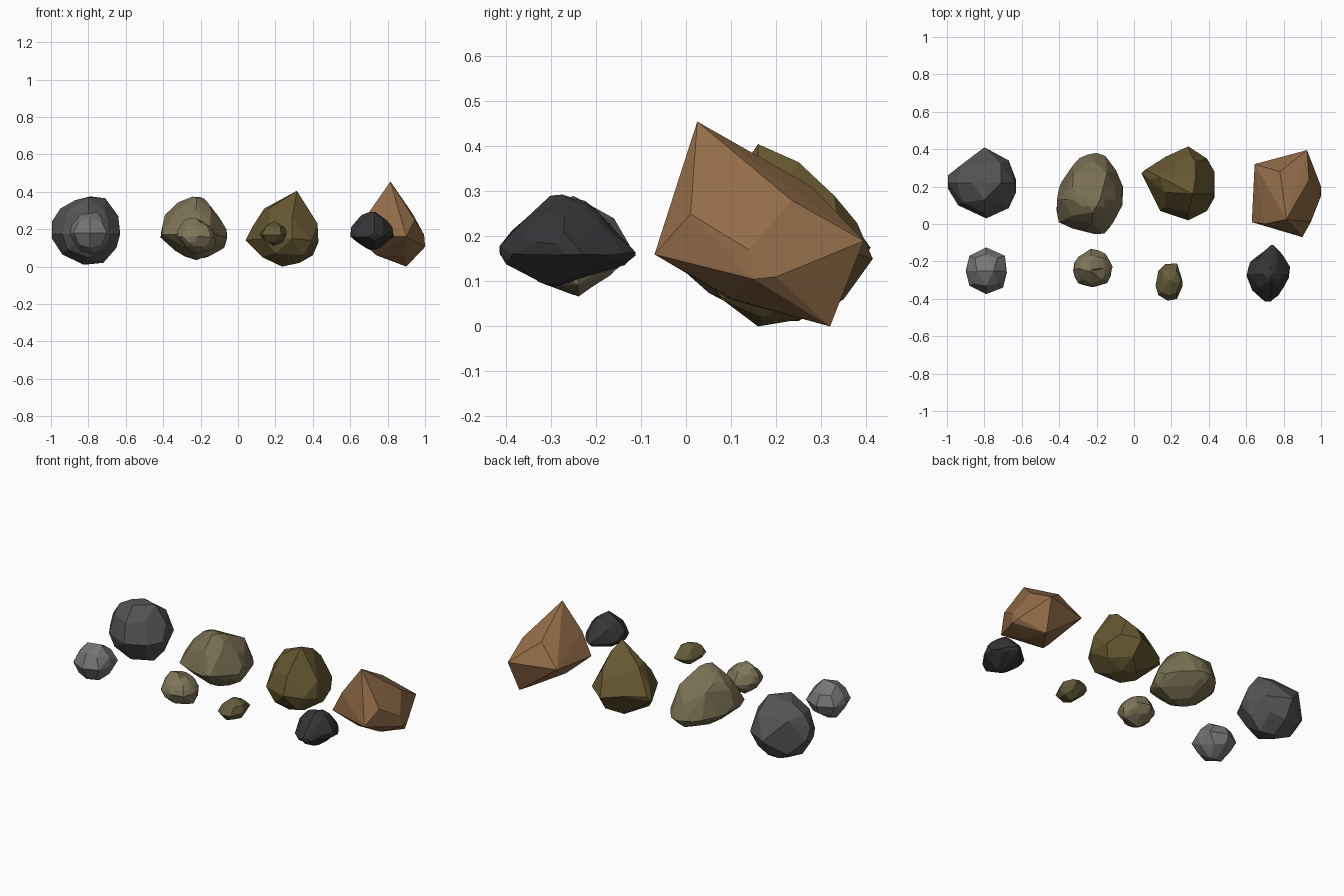
import bpy, bmesh, math, random


def rock(name, pts, color, merge=9, lumps=0.0, seed=1):
    """Chiselled stone: convex hull of points, near-flat faces merged, optional lumpy surface."""
    rng = random.Random(seed)
    bm = bmesh.new()
    for p in pts:
        bm.verts.new(p)
    bmesh.ops.convex_hull(bm, input=bm.verts[:])
    loose = [v for v in bm.verts if not v.link_faces]
    bmesh.ops.delete(bm, geom=loose, context='VERTS')
    bmesh.ops.remove_doubles(bm, verts=bm.verts[:], dist=0.004)
    if lumps:
        bmesh.ops.subdivide_edges(bm, edges=bm.edges[:], cuts=1, use_grid_fill=True)
        bmesh.ops.smooth_vert(bm, verts=bm.verts[:], factor=0.25,
                              use_axis_x=True, use_axis_y=True, use_axis_z=True)
        bm.normal_update()
        for v in bm.verts:
            v.co += v.normal * rng.uniform(-lumps * 0.6, lumps)
    bmesh.ops.dissolve_limit(bm, angle_limit=math.radians(merge),
                             verts=bm.verts[:], edges=bm.edges[:])
    bmesh.ops.recalc_face_normals(bm, faces=bm.faces[:])
    me = bpy.data.meshes.new(name)
    bm.to_mesh(me)
    bm.free()
    mat = bpy.data.materials.new(name + "_stone")
    mat.diffuse_color = (*color, 1)
    me.materials.append(mat)
    ob = bpy.data.objects.new(name, me)
    bpy.context.collection.objects.link(ob)


def rounded(xy, xz, yz, mid, full=0.55, tilt=0.0):
    """Hull points from three silhouettes through mid, with the eight corners filled out.
    tilt slopes the plan silhouette along y."""
    pts = [(x, y, mid[2] + tilt * (y - mid[1])) for x, y in xy]
    pts += [(x, mid[1], z) for x, z in xz]
    pts += [(mid[0], y, z) for y, z in yz]
    lo = [min(p[i] for p in pts) for i in range(3)]
    hi = [max(p[i] for p in pts) for i in range(3)]
    c = [(lo[i] + hi[i]) / 2 for i in range(3)]
    r = [(hi[i] - lo[i]) / 2 for i in range(3)]
    for sx in (-1, 1):
        for sy in (-1, 1):
            for sz in (-1, 1):
                pts.append((c[0] + sx * r[0] * full, c[1] + sy * r[1] * full,
                            c[2] + sz * r[2] * full))
    return pts


# large dark grey boulder
rock("grey_boulder", rounded(
    [(-.80, .41), (-.67, .34), (-.63, .235), (-.63, .17), (-.67, .085), (-.79, .03),
     (-.94, .10), (-.995, .19), (-.995, .26), (-.93, .32)],
    [(-.79, .375), (-.71, .365), (-.64, .27), (-.65, .10), (-.72, .02), (-.83, .012),
     (-.94, .065), (-.995, .15), (-.995, .24), (-.95, .31), (-.87, .355)],
    [(.13, .37), (.24, .37), (.35, .27), (.35, .07), (.25, .012), (.11, .05), (.06, .29)],
    (-.80, .22, .175)), (.09, .09, .09), 12)

# large lumpy beige boulder
rock("beige_boulder", rounded(
    [(-.415, .0), (-.405, .16), (-.39, .23), (-.33, .32), (-.25, .38), (-.15, .375),
     (-.10, .29), (-.06, .20), (-.065, .10), (-.11, 0), (-.155, -.06), (-.26, -.045)],
    [(-.27, .37), (-.18, .37), (-.14, .32), (-.06, .19), (-.07, .10), (-.15, .06),
     (-.22, .035), (-.34, .08), (-.41, .15), (-.41, .18), (-.39, .28), (-.32, .34)],
    [(.01, .31), (.06, .38), (.24, .31), (.34, .22), (.34, .08), (.22, .035),
     (.05, .07), (-.04, .20)],
    (-.22, .13, .155), .52, -.1), (.19, .16, .085), 8, .007, 4)

# large olive boulder with an off-centre peak
rock("olive_boulder", [
    (.315, .16, .405), (.33, .25, .365), (.33, .33, .29), (.165, .17, .31), (.14, .25, .31),
    (.29, .415, .15), (.39, .35, .17), (.43, .28, .13), (.43, .14, .13), (.425, .16, .23),
    (.39, .07, .14), (.29, .02, .15), (.14, .07, .15), (.04, .27, .14), (.06, .29, .17),
    (.075, .24, .21), (.17, .36, .17), (.30, .38, .23), (.36, .20, .33), (.17, .09, .23),
    (.29, .06, .26), (.235, .16, .0), (.33, .17, .02), (.30, .25, .015), (.22, .28, .02),
    (.13, .17, .05), (.30, .35, .06), (.40, .25, .06), (.35, .08, .06), (.20, .07, .07),
], (.13, .095, .03), 12)

# sharp brown shard
rock("brown_shard", [
    (.815, .025, .455), (.935, .235, .28), (.925, .395, .19), (.90, .32, .0),
    (.995, .14, .17), (1.0, .15, .105), (1.0, .20, .11), (.90, -.07, .16),
    (.945, .01, .25), (.70, .0, .29), (.63, .01, .16), (.645, .32, .19),
    (.78, .28, .31), (.74, .10, .06), (.84, .30, .03), (.80, -.03, .15),
    (.885, .105, .06),
], (.29, .15, .065), 4)

# front row of small stones
rock("grey_pebble", rounded(
    [(-.79, -.125), (-.69, -.17), (-.68, -.26), (-.70, -.34), (-.79, -.375), (-.88, -.33),
     (-.90, -.25), (-.88, -.17)],
    [(-.84, .28), (-.75, .29), (-.69, .23), (-.69, .13), (-.76, .07), (-.84, .08),
     (-.89, .15), (-.89, .22)],
    [(-.33, .26), (-.25, .29), (-.16, .24), (-.15, .13), (-.24, .07), (-.33, .10)],
    (-.79, -.25, .18)), (.18, .18, .18), 12)
rock("beige_pebble", rounded(
    [(-.33, -.25), (-.30, -.17), (-.23, -.13), (-.15, -.15), (-.115, -.23), (-.14, -.32),
     (-.22, -.345), (-.30, -.32)],
    [(-.33, .20), (-.29, .25), (-.23, .26), (-.15, .22), (-.115, .17), (-.13, .09),
     (-.22, .07), (-.29, .11)],
    [(-.32, .20), (-.25, .26), (-.17, .23), (-.16, .12), (-.24, .067), (-.32, .10)],
    (-.23, -.24, .16), .53), (.21, .18, .10), 8, .006, 7)
rock("olive_pebble", rounded(
    [(.115, -.33), (.13, -.25), (.165, -.215), (.23, -.21), (.255, -.29), (.26, -.33),
     (.23, -.40), (.18, -.41), (.13, -.38)],
    [(.12, .18), (.16, .225), (.20, .24), (.25, .21), (.26, .18), (.24, .13), (.19, .11)],
    [(-.38, .21), (-.30, .24), (-.24, .21), (-.24, .14), (-.30, .11), (-.38, .13)],
    (.19, -.31, .17)), (.13, .11, .045), 8)
rock("dark_pebble", rounded(
    [(.60, -.28), (.62, -.20), (.68, -.17), (.745, -.11), (.80, -.17), (.835, -.23),
     (.825, -.30), (.77, -.39), (.70, -.415), (.63, -.36)],
    [(.605, .21), (.64, .26), (.69, .29), (.77, .27), (.83, .21), (.825, .16),
     (.76, .10), (.69, .09), (.62, .15)],
    [(-.415, .175), (-.40, .14), (-.31, .085), (-.13, .14), (-.115, .15), (-.16, .21),
     (-.20, .265), (-.25, .29), (-.30, .29), (-.36, .24)],
    (.73, -.27, .16), .48), (.035, .035, .038), 8, .005, 5)
